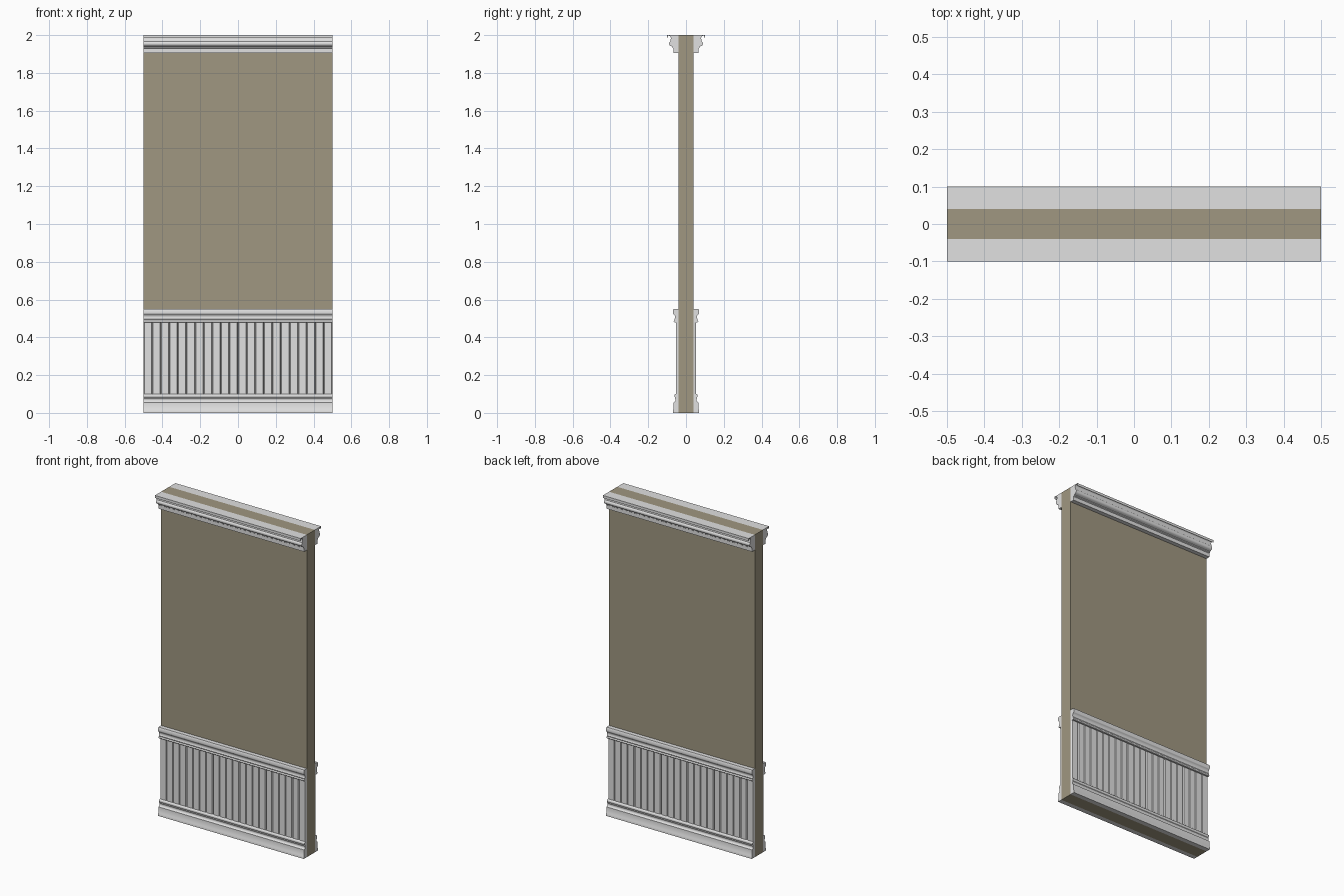
import bpy
import bmesh
import math

WIDTH = 1.0
WALL = 0.04      # half thickness of the wall

cube = bpy.data.objects.get("Cube")
if cube:
    bpy.data.objects.remove(cube, do_unlink=True)


def material(name, colour):
    mat = bpy.data.materials.new(name)
    mat.use_nodes = True
    mat.diffuse_color = colour
    node = next(n for n in mat.node_tree.nodes if n.type == 'BSDF_PRINCIPLED')
    node.inputs["Base Color"].default_value = colour
    return mat


def extrude_profile(name, points, direction, mat, smooth=False):
    """Fill a closed outline and sweep it straight along a direction."""
    bm = bmesh.new()
    face = bm.faces.new([bm.verts.new(p) for p in points])
    swept = bmesh.ops.extrude_face_region(bm, geom=[face], use_keep_orig=True)
    moved = [v for v in swept["geom"] if isinstance(v, bmesh.types.BMVert)]
    bmesh.ops.translate(bm, verts=moved, vec=direction)
    bmesh.ops.recalc_face_normals(bm, faces=bm.faces)
    mesh = bpy.data.meshes.new(name)
    bm.to_mesh(mesh)
    bm.free()
    mesh.materials.append(mat)
    obj = bpy.data.objects.new(name, mesh)
    bpy.context.collection.objects.link(obj)
    if smooth:
        bpy.ops.object.select_all(action='DESELECT')
        obj.select_set(True)
        bpy.context.view_layer.objects.active = obj
        bpy.ops.object.shade_smooth_by_angle(angle=math.radians(35))
    return obj


def both_sides(obj):
    """Repeat a front part on the back of the wall."""
    mod = obj.modifiers.new("back_copy", 'MIRROR')
    mod.use_axis = (False, True, False)
    mod.use_mirror_merge = False


def arc(y, z, ry, rz, start, end, steps=6):
    """Curved run of a moulding as (outward depth, height) pairs."""
    angles = [math.radians(start + (end - start) * i / steps)
              for i in range(steps + 1)]
    return [(y + ry * math.cos(a), z + rz * math.sin(a)) for a in angles]


def moulding(name, profile):
    outline = [(WALL, profile[0][1])] + profile + [(WALL, profile[-1][1])]
    points = [(-WIDTH / 2, -y, z) for y, z in outline]
    both_sides(extrude_profile(name, points, (WIDTH, 0, 0), trim, smooth=True))


paint = material("olive_wall_paint", (0.35, 0.31, 0.22, 1))
trim = material("pale_grey_trim", (0.75, 0.75, 0.75, 1))

# Wall slab
x = WIDTH / 2
extrude_profile("wall", [(-x, -WALL, 0), (x, -WALL, 0), (x, WALL, 0), (-x, WALL, 0)],
                (0, 0, 2), paint)

# Crown moulding: lower fillet, rounded belly, cove and top band
moulding("crown_moulding",
         [(0.066, 1.905), (0.066, 1.928), (0.072, 1.932), (0.072, 1.938)]
         + arc(0.076, 1.955, 0.014, 0.014, -80, 60)
         + arc(0.098, 1.984, 0.018, 0.014, 210, 100)
         + [(0.1, 1.984), (0.1, 2.0)])

# Chair rail: rounded cap, hollow neck and lower bead
moulding("chair_rail",
         [(0.062, 0.478)] + arc(0.058, 0.485, 0.007, 0.006, -60, 70)
         + arc(0.066, 0.507, 0.008, 0.013, 240, 120)
         + arc(0.062, 0.530, 0.007, 0.009, -70, 0)
         + [(0.069, 0.544), (0.066, 0.55)])

# Baseboard: foot, sloping face, groove and top bead
moulding("baseboard",
         [(0.069, 0), (0.069, 0.015), (0.066, 0.02), (0.066, 0.055)]
         + arc(0.066, 0.068, 0.010, 0.012, 260, 130)
         + arc(0.054, 0.09, 0.008, 0.010, -60, 90))

# Beadboard panelling: equal planks parted by narrow V grooves
PLANKS = 22
step, groove, face_y, groove_y = WIDTH / PLANKS, 0.004, 0.053, 0.044
outline = [(-x, -WALL, 0.09)]
for i in range(PLANKS):
    left = -x + i * step
    outline += [(left, -groove_y, 0.09), (left + groove, -face_y, 0.09),
                (left + step - groove, -face_y, 0.09)]
outline += [(x, -groove_y, 0.09), (x, -WALL, 0.09)]
both_sides(extrude_profile("beadboard", outline, (0, 0, 0.39), trim))
